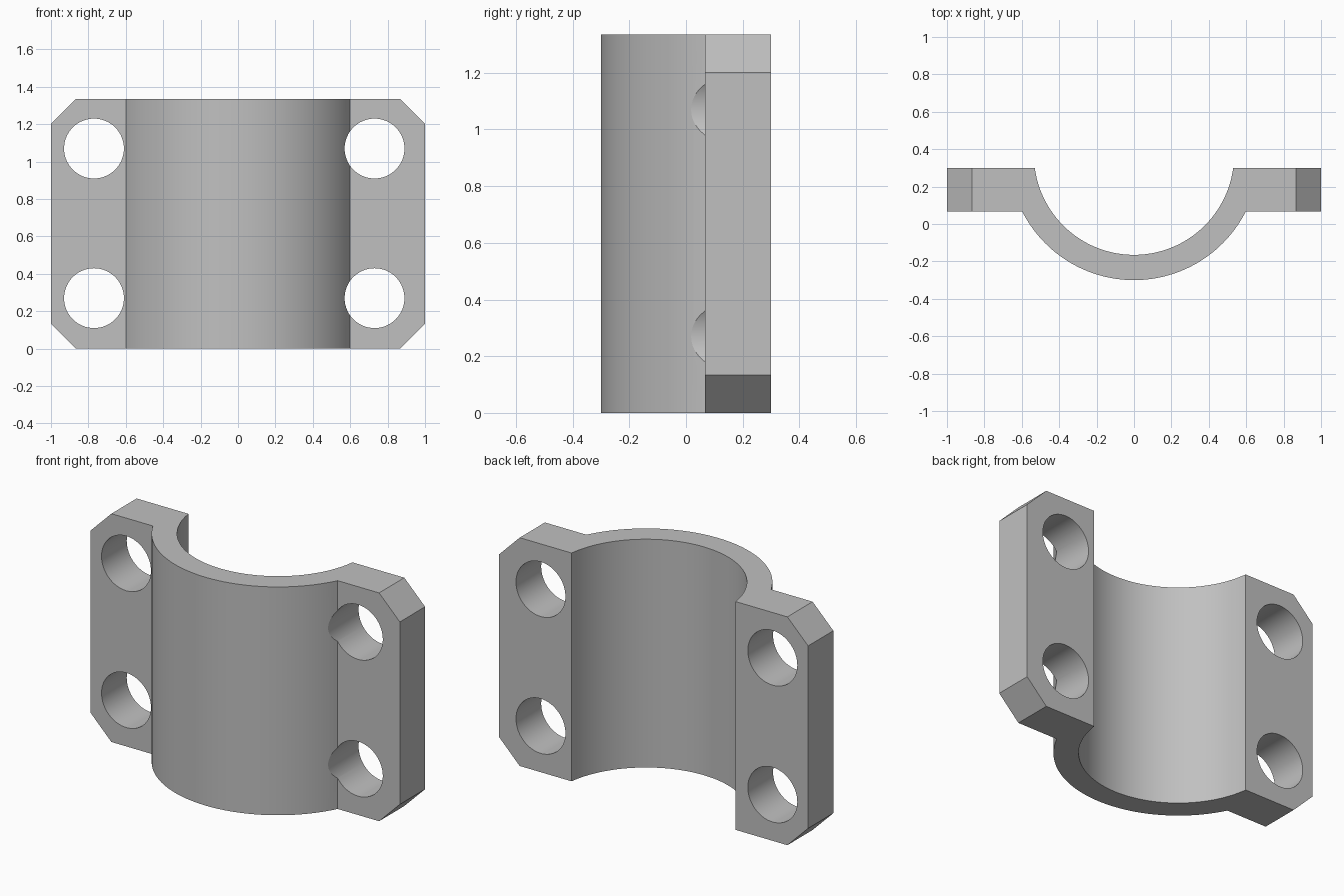
import bpy, bmesh, math
from mathutils import Matrix, Vector

cube = bpy.data.objects.get("Cube")
if cube:
    bpy.data.objects.remove(cube, do_unlink=True)

HEIGHT, BACK, FRONT = 1.335, 0.3, 0.067   # overall height, flange planes in y
AXIS_Y, R_OUT, R_IN = 0.37, 0.67, 0.535   # half-pipe axis and radii
CHAMFER, HOLE_R = 0.134, 0.16

# Plain grey material
grey = bpy.data.materials.new("plain grey")
grey.use_nodes = True
colour = (0.53, 0.53, 0.53, 1)
grey.diffuse_color = colour
grey.node_tree.nodes["Principled BSDF"].inputs["Base Color"].default_value = colour


def make_object(name, bm):
    bmesh.ops.recalc_face_normals(bm, faces=bm.faces)
    mesh = bpy.data.meshes.new(name)
    bm.to_mesh(mesh)
    bm.free()
    mesh.materials.append(grey)
    obj = bpy.data.objects.new(name, mesh)
    bpy.context.collection.objects.link(obj)
    return obj


def arc(radius, end_y, steps=64):
    """Points along the half pipe from left to right, ending at height end_y."""
    half = math.acos((AXIS_Y - end_y) / radius)
    angles = [half * (1 - 2 * i / steps) for i in range(steps + 1)]
    return [(radius * math.sin(a), AXIS_Y - radius * math.cos(a)) for a in angles]


# Clamp half: plan outline extruded upward
outline = [(1, BACK), (1, FRONT)] + arc(R_OUT, FRONT)
outline += [(-1, FRONT), (-1, BACK)] + arc(R_IN, BACK)[::-1]
bm = bmesh.new()
base = bm.faces.new([bm.verts.new((x, y, 0)) for x, y in outline])
top = bmesh.ops.extrude_face_region(bm, geom=[base])
moved = [v for v in top["geom"] if isinstance(v, bmesh.types.BMVert)]
bmesh.ops.translate(bm, verts=moved, vec=Vector((0, 0, HEIGHT)))

# Chamfered flange corners
corners = [e for e in bm.edges
           if all(abs(v.co.x) > 0.99 for v in e.verts)
           and abs(e.verts[0].co.z - e.verts[1].co.z) < 0.01]
bmesh.ops.bevel(bm, geom=corners, offset=CHAMFER, segments=1, affect='EDGES')
clamp = make_object("clamp_half", bm)

# Bolt holes, slightly offset toward the right side
bm = bmesh.new()
for x in (-0.77, 0.73):
    for z in (0.27, 1.07):
        place = Matrix.Translation((x, 0, z)) @ Matrix.Rotation(math.pi / 2, 4, 'X')
        bmesh.ops.create_cone(bm, cap_ends=True, segments=64, radius1=HOLE_R,
                              radius2=HOLE_R, depth=2, matrix=place)
cutter = make_object("bolt_hole_cutter", bm)
cutter.hide_render = True

bpy.ops.object.select_all(action='DESELECT')
bpy.context.view_layer.objects.active = clamp
clamp.select_set(True)
cut = clamp.modifiers.new("bolt_holes", 'BOOLEAN')
cut.operation, cut.solver, cut.object = 'DIFFERENCE', 'EXACT', cutter
bpy.ops.object.modifier_apply(modifier=cut.name)
bpy.data.objects.remove(cutter, do_unlink=True)

bpy.ops.object.shade_smooth_by_angle(angle=math.radians(25))
